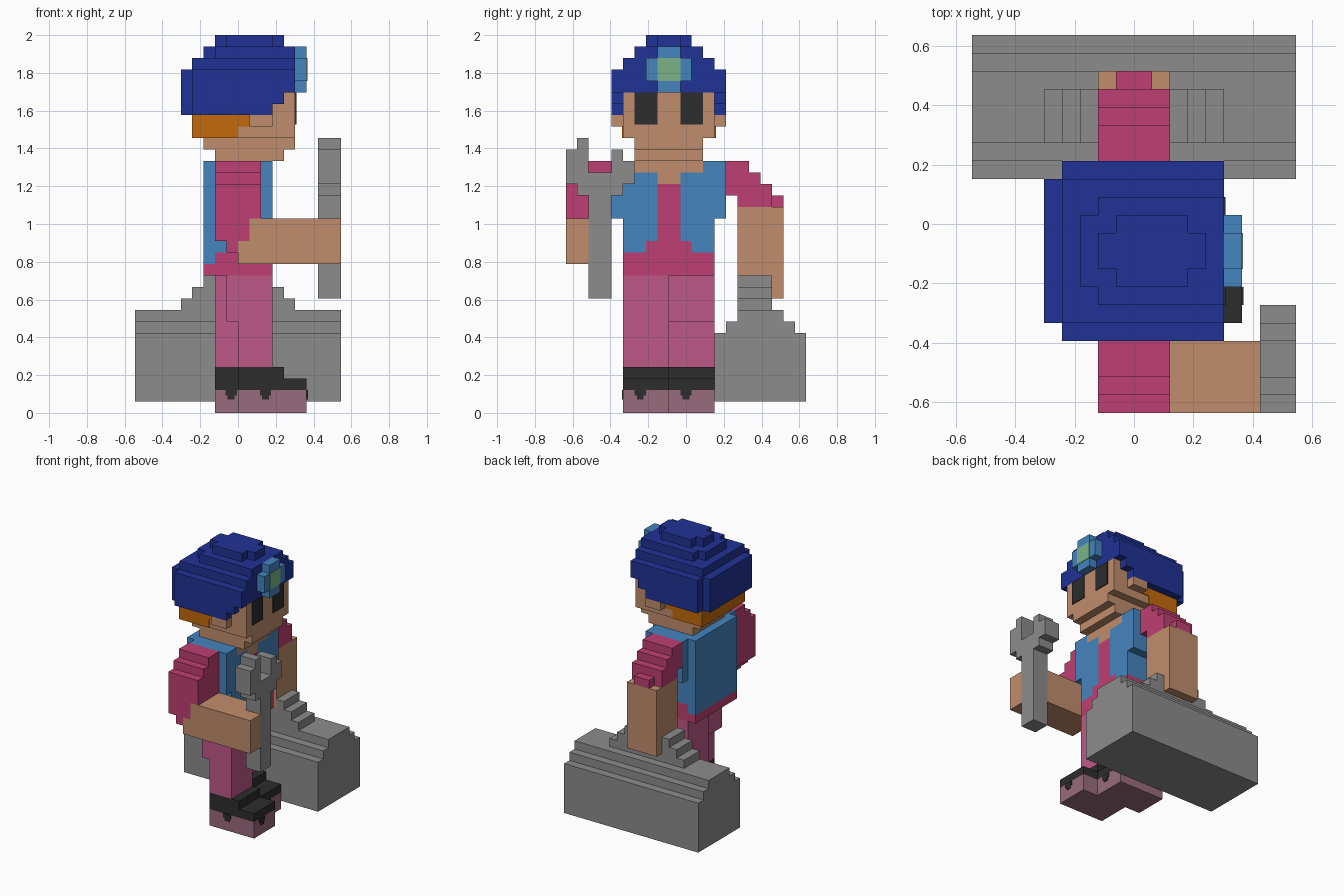
import bpy, bmesh
from mathutils import Matrix, Vector

cube = bpy.data.objects.get("Cube")
if cube:
    bpy.data.objects.remove(cube, do_unlink=True)

U = 2 / 33      # edge of one block
T = 0.1         # plate thickness, in blocks


def material(name, hex_code):
    c = [int(hex_code[i:i + 2], 16) / 255 for i in (0, 2, 4)]
    lin = [v / 12.92 if v <= 0.04045 else ((v + 0.055) / 1.055) ** 2.4 for v in c] + [1]
    m = bpy.data.materials.new(name)
    m.use_nodes = True
    m.diffuse_color = lin
    bsdf = next(n for n in m.node_tree.nodes if n.type == 'BSDF_PRINCIPLED')
    bsdf.inputs["Base Color"].default_value = lin
    return m


NAVY = material("navy_cloth", "203296")
BLUE = material("light_blue", "4585BF")
MAGENTA = material("magenta_cloth", "BE3F72")
PINK = material("pink_cloth", "BF5987")
SKIN = material("skin", "C08D6C")
GREY = material("grey_metal", "8C8C8C")
BLACK = material("black", "2D2D2D")
SOLE = material("mauve_sole", "996B7C")
ORANGE = material("orange_hair", "C36A0B")
GREEN = material("green_glass", "7BB487")


def part(name, mat, *boxes):
    """One object from block boxes given as x0, x1, y0, y1, z0, z1."""
    bm = bmesh.new()
    for b in boxes:
        size = Vector((b[1] - b[0], b[3] - b[2], b[5] - b[4])) * U
        mid = Vector((b[0] + b[1], b[2] + b[3], b[4] + b[5])) * U / 2
        bmesh.ops.create_cube(bm, size=1, matrix=Matrix.Translation(mid) @ Matrix.Diagonal(size).to_4x4())
    mesh = bpy.data.meshes.new(name)
    bm.to_mesh(mesh)
    bm.free()
    mesh.materials.append(mat)
    ob = bpy.data.objects.new(name, mesh)
    bpy.context.collection.objects.link(ob)
    return ob


# Head, ears and hair
part("head", SKIN, (-3, 5, -5.5, 2.5, 24, 28), (-3, 5, -4.5, 1.5, 23, 24), (-2, 4, -4.5, 1.5, 22, 23))
part("ears", SKIN, (1, 3, -6.5, -5.5, 25, 26), (1, 3, 2.5, 3.5, 25, 26))
part("hair", ORANGE, (-4, 0, -5.6, 2.6, 24, 26), (0, 1, -5.6, 2.6, 25, 26))
for side, y in (("right", -4.5), ("left", -0.5)):
    part(side + "_eye", BLACK, (5, 5 + T, y, y + 2, 25.2, 28))

# Stepped cap, rising toward the crown
part("cap", NAVY,
     (-4, 3, -6.5, 3.5, 26, 27), (-4, 4, -6.5, 3.5, 27, 28), (-4, 5, -6.5, 3.5, 28, 30),
     (-5, -4, -5.5, 2.5, 26, 30), (-4, 5, -5.5, 2.5, 30, 31),
     (-2, 5, -4.5, 1.5, 31, 32), (-3, -2, -3.5, 0.5, 31, 32),
     (-2, 4, -2.5, -0.5, 32, 33), (-1, 3, -3.5, 0.5, 32, 33))

# Lamp on the cap
part("lamp_housing", BLUE, (5, 6, -2.5, -0.5, 28, 32), (5, 6, -3.5, 0.5, 29, 31))
part("lamp_glass", GREEN, (6, 6 + T / 2, -2.5, -0.5, 29, 31))

# Torso: shirt, neck, vest
part("shirt", MAGENTA, (-3, 3, -5.5, 2.5, 12, 13), (-2, 3, -5.5, 2.5, 13, 14),
     (-2, 3, -3.5, 0.5, 14, 15), (-2, 3, -2.5, -0.5, 15, 20))
part("neck", SKIN, (-2, 3, -2.5, -0.5, 20, 21), (-2, 3, -4.5, 1.5, 21, 22))
vest = [(-3, -2, -5.5, 2.5, 13, 22)]
for s in (-1, 1):
    for x0, x1, a, b, z0, z1 in ((-2, 3, 2, 4, 14, 15), (-2, 3, 1, 4, 15, 21),
                                 (-2, 3, 3, 4, 21, 22), (-2, 3, 4, 5, 17, 22)):
        y0, y1 = sorted((-1.5 + s * a, -1.5 + s * b))
        vest.append((x0, x1, y0, y1, z0, z1))
part("vest", BLUE, *vest)

# Left arm resting on the anvil
part("left_sleeve", MAGENTA, (-2, 2, 3.5, 4.5, 19, 22), (-2, 2, 4.5, 5.5, 18, 22),
     (-2, 2, 5.5, 6.5, 18, 21), (-2, 2, 6.5, 7.5, 18, 20), (-1, 1, 7.5, 8.5, 18, 19))
part("left_forearm", SKIN, (-2, 2, 4.5, 8.5, 10, 18))

# Right arm bent forward
part("right_sleeve", MAGENTA, (-2, 2, -8.5, -6.5, 17, 22), (-2, 2, -9.5, -8.5, 17, 21),
     (-2, 2, -10.5, -9.5, 17, 20), (-2, 1, -10.5, -6.5, 15, 17), (-1, 0, -10.5, -6.5, 14, 15))
part("right_forearm", SKIN, (0, 7, -10.5, -6.5, 13, 15), (1, 7, -10.5, -6.5, 15, 17),
     (7, 9, -10.5, -8.5, 13, 17))

# Wrench
part("wrench", GREY, (7, 9, -8.5, -6.5, 10, 19), (7, 9, -9.5, -5.5, 19, 21),
     (7, 9, -10.5, -9.5, 20, 23), (7, 9, -9.5, -8.5, 21, 24),
     (7, 9, -6.5, -5.5, 21, 23), (7, 9, -5.5, -4.5, 20, 22))

# Legs in mid-step, with shoes and drips on the sole edge
part("right_leg", PINK, (0, 3, -5.5, -1.5, 4, 8), (-1, 3, -5.5, -1.5, 8, 12))
part("left_leg", PINK, (-2, 1, -1.5, 2.5, 4, 8), (-2, 2, -1.5, 2.5, 8, 12))
for side, x, y, dx in (("right", 0, -5.5, 2), ("left", -2, -1.5, 1)):
    part(side + "_sole", SOLE, (x, x + 6, y, y + 4, 0, 2))
    part(side + "_shoe", BLACK, (x, x + 6, y, y + 4, 2, 3), (x, x + 4, y, y + 4, 3, 4))
    drips = []
    for inset, z in ((0, 1.5), (0.2, 1.15)):
        a, b = x + dx - 0.1 + inset, x + dx + 0.9 - inset
        c, d = y + 1 + inset, y + 2 - inset
        drips += [(a, b, y - T, y, z, 2), (a, b, y + 4, y + 4 + T, z, 2),
                  (x + 6, x + 6 + T, c, d, z, 2)]
    part(side + "_drips", BLACK, *drips)

# Anvil with a stepped mound on top
part("anvil", GREY, (-9, 9, 2.5, 10.5, 1, 7), (-9, 9, 3.5, 9.5, 7, 8), (-9, 9, 4.5, 8.5, 8, 9))
part("anvil_mound", GREY, *[(-w, w, 4.5, 7.5, z, z + 1) for w, z in ((5, 9), (4, 10), (3, 11))])
